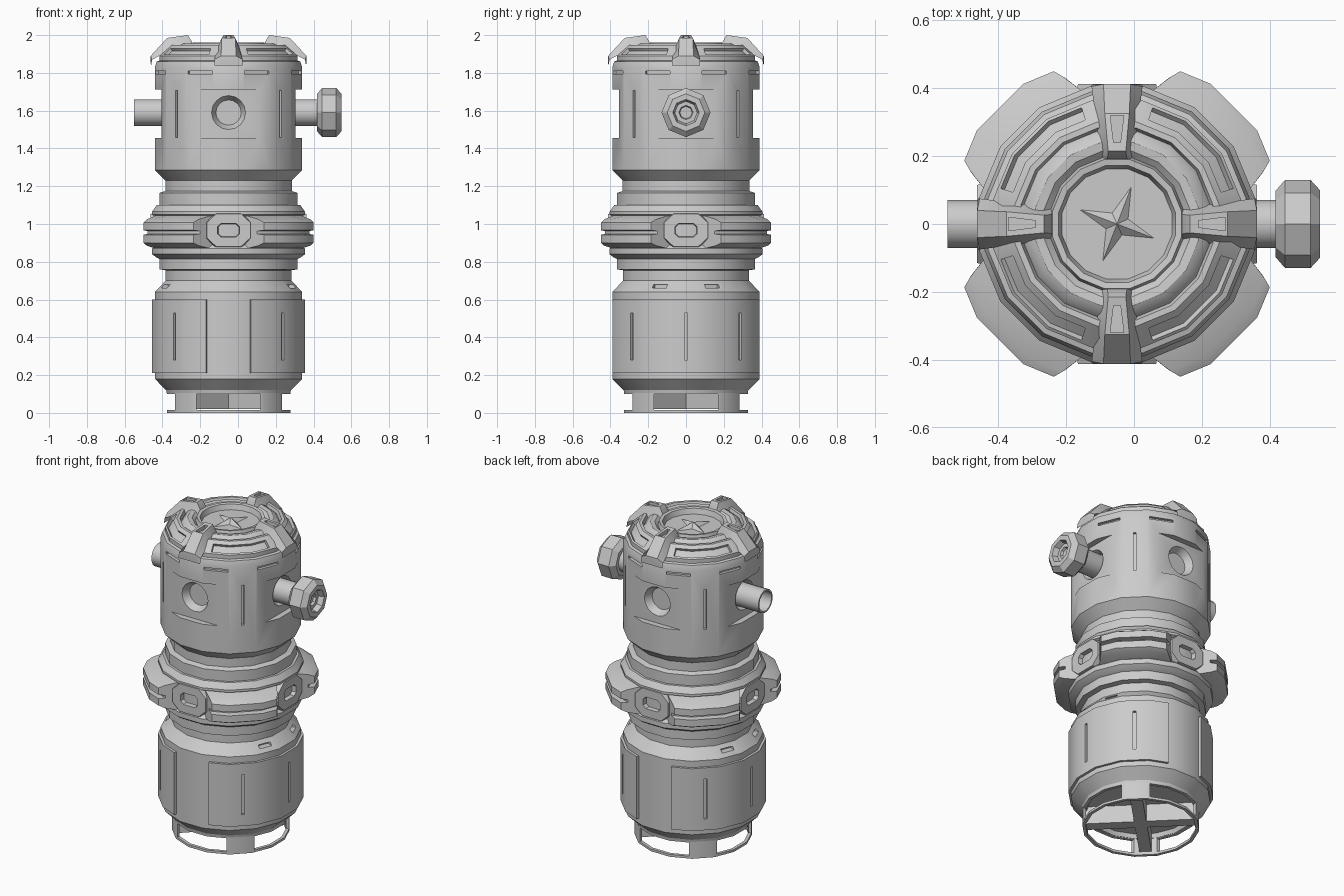
import bpy, bmesh
from math import sin, cos, radians, pi
from mathutils import Matrix, Vector

if "Cube" in bpy.data.objects:
    bpy.data.objects.remove(bpy.data.objects["Cube"])

AXIS_X = -0.05                      # the body axis sits left of the origin
CARDINAL = [0, 90, 180, 270]
DIAGONAL = [45, 135, 225, 315]


def make(name, verts, faces, mat=Matrix()):
    bm = bmesh.new()
    vs = [bm.verts.new(mat @ Vector(v)) for v in verts]
    for f in faces:
        bm.faces.new([vs[i] for i in f])
    bmesh.ops.remove_doubles(bm, verts=bm.verts[:], dist=1e-5)
    bmesh.ops.recalc_face_normals(bm, faces=bm.faces[:])
    me = bpy.data.meshes.new(name)
    bm.to_mesh(me)
    bm.free()
    ob = bpy.data.objects.new(name, me)
    ob.location.x = AXIS_X
    bpy.context.collection.objects.link(ob)
    return ob


def rot(a):
    return Matrix.Rotation(radians(a), 4, 'Z')


def sweep(name, prof, a0=None, a1=None, n=16, skew=0, mat=Matrix()):
    """Sweep an (apothem, z) profile round an n-gon, fully or from a0 to a1."""
    step, full, m = 360 / n, a0 is None, len(prof)
    if full:
        angs = [step * (k + .5) for k in range(n)]
    else:
        mid = [step * (k + .5) for k in range(-n, 2 * n)]
        angs = [a0] + [a for a in mid if a0 + .01 < a < a1 - .01] + [a1]
    rmax, verts, faces = max(p[0] for p in prof), [], []
    for i, a in enumerate(angs):
        side = 0 if full else (-1 if i == 0 else (1 if i == len(angs) - 1 else 0))
        for r, z in prof:
            b = a + side * skew * (rmax - r)
            d = (b + step / 2) % step - step / 2
            R = r / cos(radians(d))
            verts.append((R * cos(radians(b)), R * sin(radians(b)), z))
    for i in range(len(angs) if full else len(angs) - 1):
        k = (i + 1) % len(angs)
        for j in range(m):
            l = (j + 1) % m
            if prof[j][0] or prof[l][0]:
                faces.append((i * m + j, i * m + l, k * m + l, k * m + j))
    if not full:
        faces += [tuple(range(m)), tuple(range(len(verts) - m, len(verts)))]
    return make(name, verts, faces, mat)


def prism(name, pts, zc, d0, d1, angle, s0=1, s1=1):
    """Extrude a (sideways, up) outline radially from d0 to d1, facing an angle."""
    n = len(pts)
    verts = [(d, t * s, zc + z * s) for d, s in ((d0, s0), (d1, s1)) for t, z in pts]
    faces = [tuple(range(n)), tuple(range(n, 2 * n))]
    faces += [(i, (i + 1) % n, n + (i + 1) % n, n + i) for i in range(n)]
    return make(name, verts, faces, rot(angle))


def rect(w, h):
    return [(-w, -h), (w, -h), (w, h), (-w, h)]


def octagon(w, h, cw, ch):
    return [(-w, -ch), (-cw, -h), (cw, -h), (w, -ch), (w, ch), (cw, h), (-cw, h), (-w, ch)]


def cut(ob, cutters):
    for c in cutters:
        m = ob.modifiers.new("cut", 'BOOLEAN')
        m.operation, m.solver, m.object = 'DIFFERENCE', 'EXACT', c
    dg = bpy.context.evaluated_depsgraph_get()
    me = bpy.data.meshes.new_from_object(ob.evaluated_get(dg))
    ob.modifiers.clear()
    ob.data = me
    for c in cutters:
        bpy.data.objects.remove(c)


# main body, one turned profile from the underside to the dish on top
body = sweep("body", [
    (0, .13), (.295, .13), (.305, .105), (.327, .105), (.33, .12), (.39, .18), (.39, .64),
    (.333, .70), (.333, .755), (.365, .76), (.365, .815), (.385, .825), (.405, .84), (.405, .87),
    (.385, .89), (.385, 1.04), (.405, 1.05), (.405, 1.065), (.38, 1.10), (.365, 1.10),
    (.365, 1.165), (.335, 1.175), (.335, 1.23), (.35, 1.245), (.39, 1.285), (.39, 1.83),
    (.38, 1.86), (.365, 1.865), (.365, 1.89), (.30, 1.947), (.283, 1.947), (.275, 1.925),
    (.262, 1.943), (.24, 1.955), (.215, 1.952), (.197, 1.935), (.19, 1.96), (.172, 1.957),
    (.162, 1.925), (0, 1.925)])
circle = [(.093 * cos(i * pi / 8), .093 * sin(i * pi / 8)) for i in range(16)]
cutters = []
for a in CARDINAL:                  # flat windows with round ports
    cutters.append(prism("flat", rect(.25, .128), 1.583, .354, .5, a))
    cutters.append(prism("port", circle, 1.59, .31, .36, a, .72, 1))
for a in DIAGONAL:                  # upright slots and arched dome slots
    cutters.append(prism("slot", rect(.008, .125), 1.583, .37, .45, a))
    cutters.append(sweep("arch", [(.31, 1.915), (.345, 1.883), (.375, 1.92), (.335, 1.957)],
                         a - 28, a + 28))
for k in range(8):                  # short slots under the dome
    cutters.append(prism("dash", rect(.07, .008), 1.803, .372, .45, 22.5 + 45 * k))
for a in (-22.5, 22.5, 157.5, 202.5):
    cutters.append(prism("shoulder", rect(.04, .009), .67, .33, .42, a))
cut(body, cutters)

# lower side shells with slots
for a in (0, 180):
    shell = sweep("lower_shell", [(.37, .21), (.405, .21), (.405, .60), (.37, .60)], a - 73, a + 73)
    cut(shell, [prism("slot", rect(.009, .125), .405, .36, .45, a + b) for b in (-45, 0, 45)])

# foot ring with windows, and cross bars
foot = sweep("foot_ring", [(.308, 0), (.327, 0), (.327, .11), (.308, .11)])
cut(foot, [prism("window", rect(.17, .0425), .0575, .2, .45, a) for a in CARDINAL])
for a in (45, 135):
    prism("cross_bar", rect(.035, .06), .08, -.31, .31, a)

# waist collar petals and buckles
for a in DIAGONAL:
    sweep("collar_petal", [(.37, .865), (.46, .885), (.487, .90), (.487, .943), (.455, .947),
                           (.455, .963), (.487, .967), (.487, 1.008), (.46, 1.025), (.37, 1.05)],
          a - 22.5, a + 22.5, skew=95)
for a in CARDINAL:
    buckle = prism("collar_buckle", octagon(.12, .09, .068, .042), .967, .35, .412, a, 1.08, .96)
    cut(buckle, [prism("eye", octagon(.062, .038, .042, .02), .967, .375, .45, a, .85, 1.05)])

# dome brackets: stations of base and top (r, z, half width)
STATIONS = [((.41, 1.838, .075), (.412, 1.85, .045)), ((.405, 1.87, .075), (.412, 1.89, .04)),
            ((.29, 1.93, .06), (.325, 1.985, .036)), ((.20, 1.93, .046), (.215, 2.0, .026)),
            ((.186, 1.925, .046), (.194, 1.965, .028))]
for a in CARDINAL:
    verts, faces = [], [(0, 1, 2, 3), (16, 17, 18, 19), (0, 3, 19, 16)][:2]
    for (rb, zb, wb), (rt, zt, wt) in STATIONS:
        verts += [(rb, -wb, zb), (rb, wb, zb), (rt, wt, zt), (rt, -wt, zt)]
    for s in range(0, 16, 4):
        for j in range(4):
            l = (j + 1) % 4
            faces.append((s + j, s + l, s + 4 + l, s + 4 + j))
    bracket = make("dome_bracket", verts, faces, rot(a))
    plan = [(.24, -.01), (.32, -.02), (.32, .02), (.24, .01)]
    v = [(x, y, z) for z in (1.97, 2.1) for x, y in plan]
    f = [(0, 1, 2, 3), (4, 5, 6, 7)] + [(i, (i + 1) % 4, 4 + (i + 1) % 4, 4 + i) for i in range(4)]
    cut(bracket, [make("notch", v, f, rot(a))])

# four-point star in the dish
pts = []
for i in range(8):
    r, t = (.125, .038)[i % 2], radians(69 + 45 * i)
    pts.append((r * cos(t), r * sin(t), 1.923))
make("dish_star", pts + [(0, 0, 1.953)],
     [tuple(range(8))] + [(i, (i + 1) % 8, 8) for i in range(8)])

# side pipes and the knob
side = Matrix.Translation((0, 0, 1.59)) @ Matrix.Rotation(pi / 2, 4, 'Y')
sweep("left_pipe", [(.06, -.5), (.07, -.5), (.07, -.3), (0, -.3), (0, -.38), (.06, -.38)], mat=side)
sweep("right_pipe", [(0, .3), (.07, .3), (.07, .48), (0, .48)], mat=side)
sweep("knob", [(0, .467), (.09, .467), (.12, .495), (.12, .57), (.092, .598), (.065, .598),
               (.055, .565), (.035, .565), (.03, .55), (0, .55)], n=8, mat=side @ rot(22.5))

# smooth round faces, keep edges crisp
bpy.ops.object.select_all(action='DESELECT')
for ob in bpy.context.scene.objects:
    ob.select_set(True)
bpy.context.view_layer.objects.active = body
bpy.ops.object.shade_smooth_by_angle(angle=radians(28))
